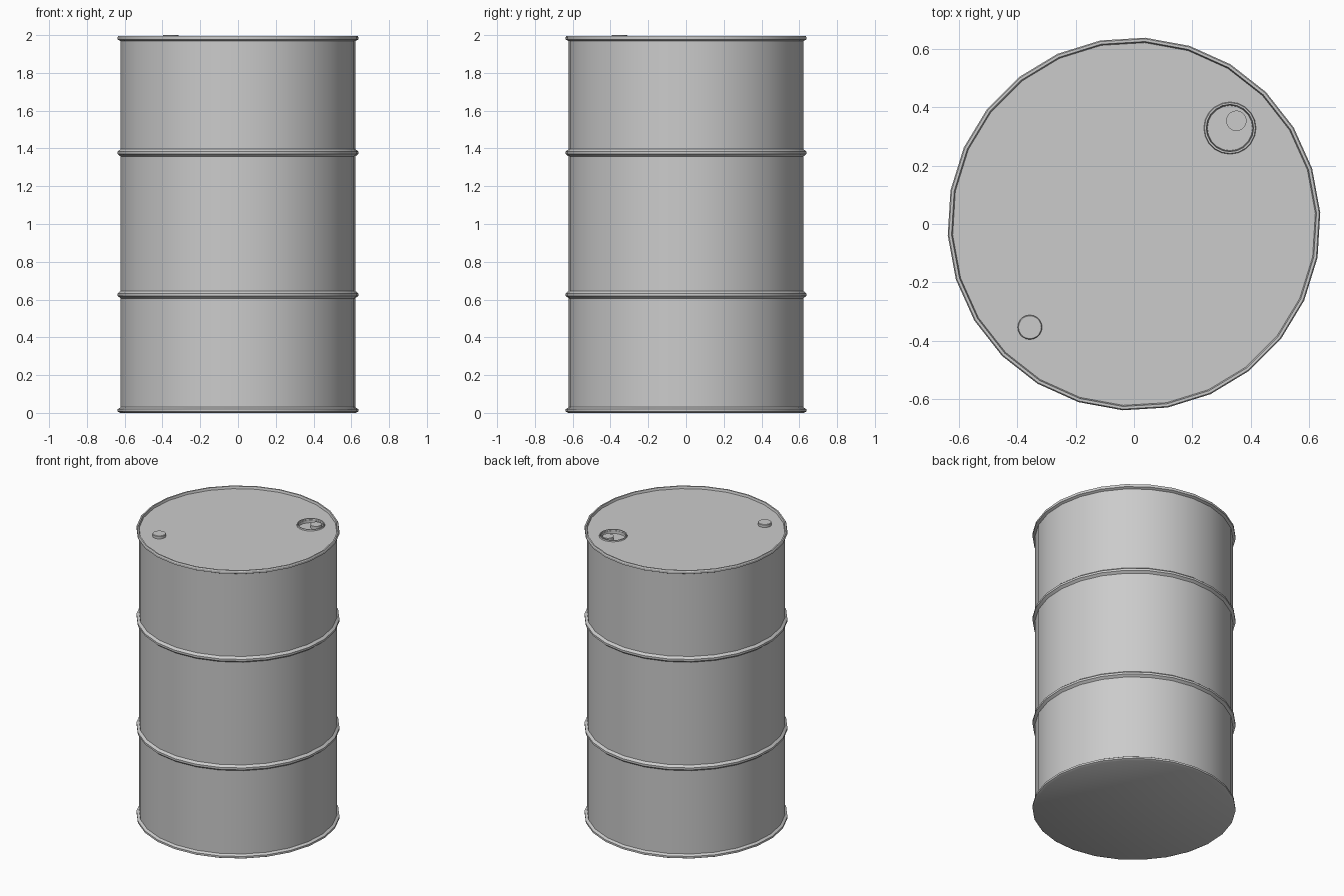
import bpy, bmesh
from math import radians, cos, sin, pi

if "Cube" in bpy.data.objects:
    bpy.data.objects.remove(bpy.data.objects["Cube"])

LID = 1.98


def lathe(name, profile, sides, x=0, y=0, start=0.0):
    """Revolve an (r, z) profile about a vertical axis; r = 0 ends close to a point."""
    bm = bmesh.new()
    rings = []
    for r, z in profile:
        rings.append([bm.verts.new((r * cos(start + 2 * pi * i / sides),
                                    r * sin(start + 2 * pi * i / sides), z))
                      for i in range(sides)])
    for a, b in zip(rings, rings[1:]):
        for i in range(sides):
            j = (i + 1) % sides
            bm.faces.new((a[i], a[j], b[j], b[i]))
    # cap both ends with single flat polygons
    bm.faces.new(rings[0])
    bm.faces.new(rings[-1])
    bmesh.ops.recalc_face_normals(bm, faces=bm.faces)
    mesh = bpy.data.meshes.new(name)
    bm.to_mesh(mesh)
    bm.free()
    obj = bpy.data.objects.new(name, mesh)
    obj.location = (x, y, 0)
    bpy.context.collection.objects.link(obj)
    return obj


def select(obj):
    bpy.ops.object.select_all(action='DESELECT')
    obj.select_set(True)
    bpy.context.view_layer.objects.active = obj


def smooth(obj):
    select(obj)
    bpy.ops.object.shade_smooth_by_angle(angle=radians(30))


R, RIM = 0.622, 0.638


def hoop(z):
    """Raised rolling hoop around the wall."""
    return [(R, z - 0.02), (RIM, z - 0.007), (RIM, z + 0.007), (R, z + 0.02)]


# Drum body: bottom chime, wall with two hoops, top chime and recessed lid
profile = ([(0.625, 0.0), (RIM, 0.007), (RIM, 0.02), (R, 0.03)]
           + hoop(0.626) + hoop(1.377)
           + [(R, 1.968), (RIM, 1.976), (RIM, 1.99), (0.634, 1.996),
              (0.625, 1.996), (0.621, LID)])
body = lathe("drum_body", profile, 26, start=radians(45))

# Round recess in the lid for the large bung
BX = BY = 0.328
cutter = lathe("bung_cutter", [(0.078, LID - 0.02), (0.078, LID + 0.1)], 20, BX, BY)
cutter.hide_render = True
cut = body.modifiers.new("bung_recess", 'BOOLEAN')
cut.operation = 'DIFFERENCE'
cut.solver = 'EXACT'
cut.object = cutter
select(body)
bpy.ops.object.modifier_apply(modifier=cut.name)
bpy.data.objects.remove(cutter)
smooth(body)

# Raised lip around the recess
lip = lathe("bung_lip", [(0.09, LID - 0.002), (0.087, LID + 0.008),
                         (0.081, LID + 0.008), (0.077, LID - 0.018)], 20, BX, BY)
bm = bmesh.new()
bm.from_mesh(lip.data)
bmesh.ops.delete(bm, geom=[f for f in bm.faces if len(f.verts) > 4], context='FACES')
bm.to_mesh(lip.data)
bm.free()
smooth(lip)

# Plug inside the recess and small vent cap on the opposite side
smooth(lathe("bung_plug", [(0.035, LID - 0.022), (0.035, LID + 0.003)], 20, 0.35, 0.353))
smooth(lathe("vent_cap", [(0.042, LID - 0.005), (0.042, 1.997), (0.039, 2.0)],
             20, -0.356, -0.353))
